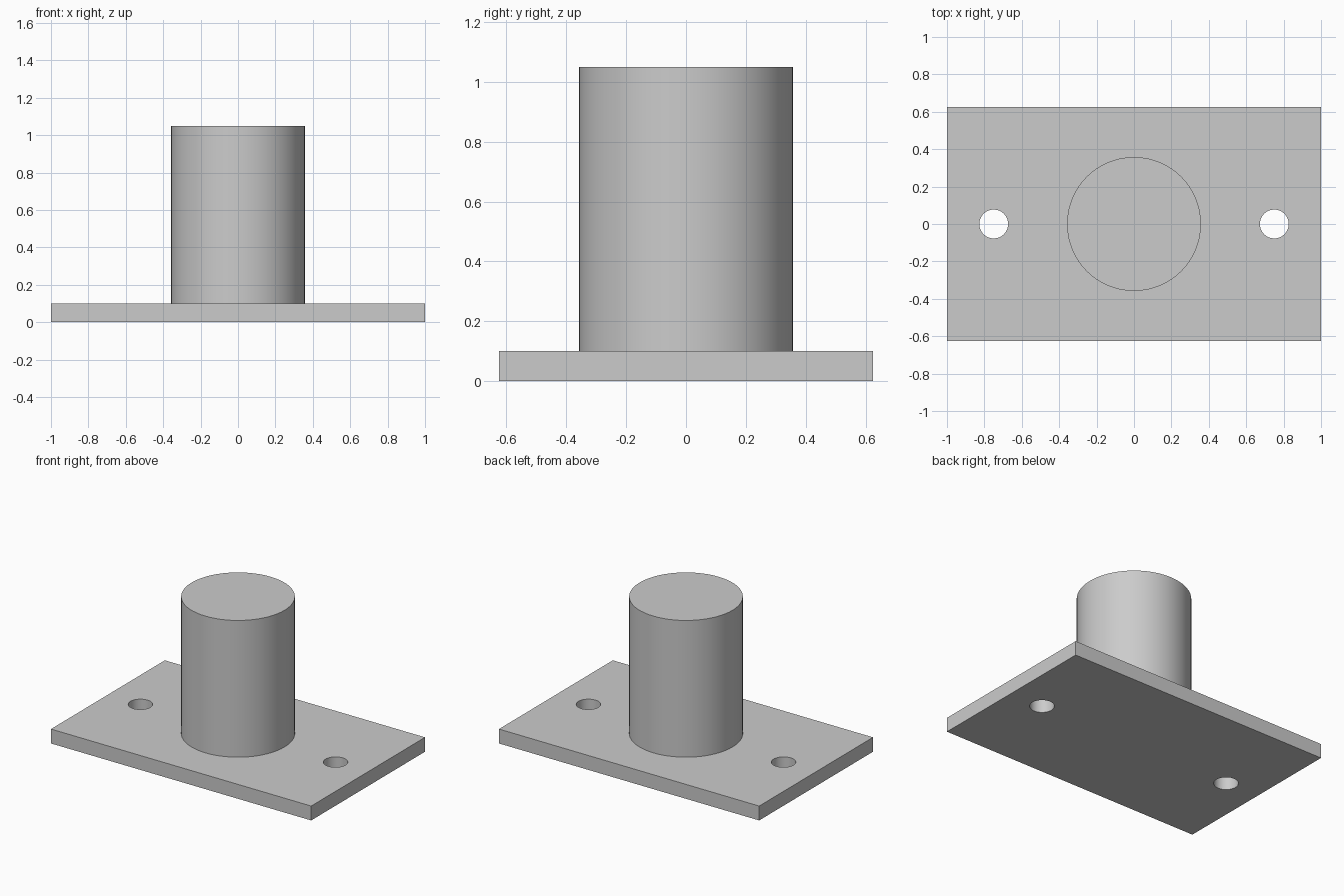
import bpy
import math

if "Cube" in bpy.data.objects:
    bpy.data.objects.remove(bpy.data.objects["Cube"], do_unlink=True)

PLATE = (2.0, 1.25, 0.1)
TOP = 1.05
BOSS_RADIUS = 0.358
HOLE_RADIUS = 0.077
HOLE_X = 0.75

# Single grey metal colour
grey = bpy.data.materials.new("grey_metal")
grey.use_nodes = True
colour = (0.6, 0.6, 0.6, 1.0)
grey.diffuse_color = colour
grey.node_tree.nodes["Principled BSDF"].inputs["Base Color"].default_value = colour


def cylinder(name, radius, bottom, top, x=0.0, sides=64):
    bpy.ops.mesh.primitive_cylinder_add(
        vertices=sides, radius=radius, depth=top - bottom,
        location=(x, 0, (bottom + top) / 2))
    obj = bpy.context.object
    obj.name = name
    obj.data.materials.append(grey)
    return obj


def smooth(obj):
    bpy.ops.object.select_all(action="DESELECT")
    obj.select_set(True)
    bpy.context.view_layer.objects.active = obj
    bpy.ops.object.shade_smooth_by_angle(angle=math.radians(30))


# Mounting plate
bpy.ops.mesh.primitive_cube_add(size=1, location=(0, 0, PLATE[2] / 2))
plate = bpy.context.object
plate.name = "base_plate"
plate.scale = PLATE
bpy.ops.object.transform_apply(location=False, rotation=False, scale=True)
plate.data.materials.append(grey)

# Bolt holes through the plate, one on each side
for side in (-1, 1):
    cutter = cylinder("hole_cutter", HOLE_RADIUS, -0.1, 0.2, side * HOLE_X, 48)
    bpy.context.view_layer.objects.active = plate
    cut = plate.modifiers.new("bolt_hole", "BOOLEAN")
    cut.operation = "DIFFERENCE"
    cut.solver = "EXACT"
    cut.object = cutter
    bpy.ops.object.modifier_apply(modifier=cut.name)
    bpy.data.objects.remove(cutter, do_unlink=True)
smooth(plate)

# Solid round boss standing on the plate
boss = cylinder("round_boss", BOSS_RADIUS, PLATE[2], TOP)
smooth(boss)
